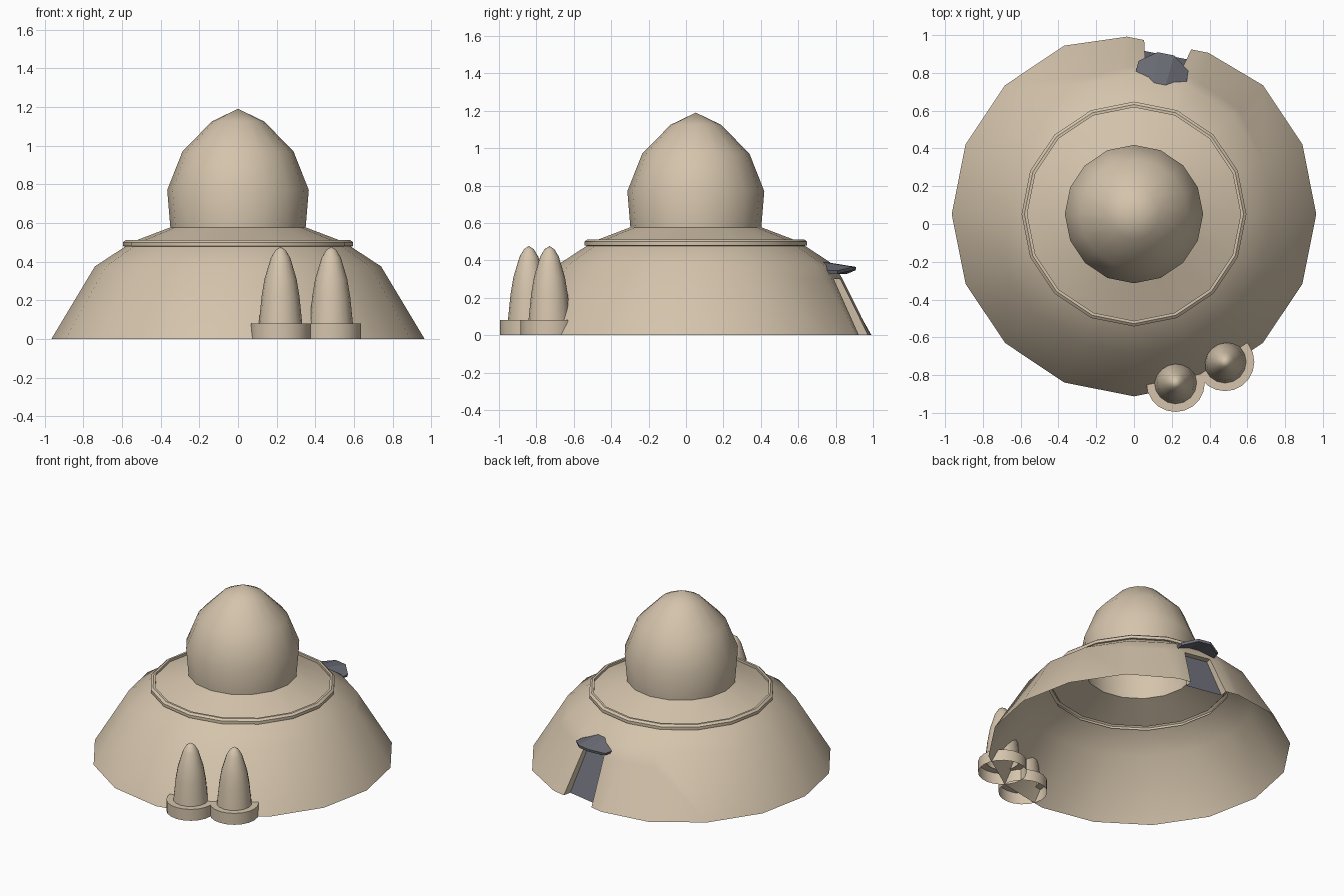
import bpy, bmesh, math
from mathutils import Vector

if "Cube" in bpy.data.objects:
    bpy.data.objects.remove(bpy.data.objects["Cube"], do_unlink=True)

CENTRE = Vector((0, 0.0525, 0))
DOOR_ANGLE = math.radians(78.75)
OUT = Vector((math.cos(DOOR_ANGLE), math.sin(DOOR_ANGLE), 0))   # out of the doorway
SIDE = Vector((OUT.y, -OUT.x, 0))                               # along the doorway


def material(name, colour):
    m = bpy.data.materials.new(name)
    m.use_nodes = True
    m.diffuse_color = (*colour, 1)
    bsdf = m.node_tree.nodes["Principled BSDF"]
    bsdf.inputs["Base Color"].default_value = (*colour, 1)
    bsdf.inputs["Roughness"].default_value = 0.8
    return m


SAND = material("sand plaster", (0.66, 0.55, 0.41))
SLATE = material("slate grey", (0.15, 0.155, 0.185))


def finish(name, bm, mat, smooth=True):
    mesh = bpy.data.meshes.new(name)
    bm.to_mesh(mesh)
    bm.free()
    mesh.materials.append(mat)
    ob = bpy.data.objects.new(name, mesh)
    bpy.context.collection.objects.link(ob)
    if smooth:
        bpy.ops.object.select_all(action='DESELECT')
        ob.select_set(True)
        bpy.context.view_layer.objects.active = ob
        bpy.ops.object.shade_smooth_by_angle(angle=math.radians(32))
    return ob


def revolve(profile, centre, sides=16):
    """Open surface turned about a vertical axis, profile from bottom to top."""
    bm = bmesh.new()
    rings = []
    for r, z in profile:
        if r == 0:
            rings.append([bm.verts.new(centre + Vector((0, 0, z)))] * sides)
            continue
        rings.append([bm.verts.new(centre + Vector((r * math.cos(a), r * math.sin(a), z)))
                      for a in (math.tau * i / sides for i in range(sides))])
    for low, high in zip(rings, rings[1:]):
        for i in range(sides):
            j = (i + 1) % sides
            corners = [low[i], low[j], high[j], high[i]]
            bm.faces.new(list(dict.fromkeys(corners)))
    return bm


def door_point(side, out, z):
    return CENTRE + SIDE * side + OUT * out + Vector((0, 0, z))


def local(p):
    d = p - CENTRE
    return d.dot(SIDE), d.dot(OUT)


# Dome shell with rim band, sloped roof and bulb tower
HEAD = 0.30
TAPER = 0.12
HALF = 0.127
shell = revolve([(0.965, 0), (0.74, 0.375), (0.583, 0.478), (0.595, 0.48), (0.595, 0.5),
                 (0.58, 0.512), (0.565, 0.512), (0.565, 0.495), (0.35, 0.577),
                 (0.366, 0.77), (0.287, 0.97), (0.135, 1.125), (0, 1.19)], CENTRE)


def near_door(f):
    s, o = local(f.calc_center_median())
    return o > 0.5 and abs(s) < 0.42 and f.calc_center_median().z < 0.36


def cut(point, normal):
    faces = [f for f in shell.faces if near_door(f)]
    geom = faces + list({e for f in faces for e in f.edges}) + list({v for f in faces for v in f.verts})
    bmesh.ops.bisect_plane(shell, geom=geom, plane_co=point, plane_no=normal, dist=1e-5)


for sign in (-1, 1):
    cut(door_point(sign * 0.22, 0, 0), SIDE)
    cut(door_point(sign * HALF, 0, 0), SIDE * sign + Vector((0, 0, TAPER)))
cut(Vector((0, 0, HEAD)), Vector((0, 0, 1)))

# Flatten the foot of the wall beside the doorway
for v in shell.verts:
    s, o = local(v.co)
    if v.co.z < 1e-4 and o > 0.5 and abs(s) < 0.225:
        v.co += OUT * (0.914 - o)

# Open the doorway
opening = []
for f in shell.faces:
    c = f.calc_center_median()
    s, o = local(c)
    if o > 0.5 and c.z < HEAD and abs(s) < HALF - TAPER * c.z:
        opening.append(f)
bmesh.ops.delete(shell, geom=opening, context='FACES')
finish("dome_shell", shell, SAND)

# Doorway jambs and lintel
top_half = HALF - TAPER * HEAD
FOOT_OUT, FOOT_IN, HEAD_OUT, HEAD_IN = 0.914, 0.858, 0.77, 0.73


def quads(name, faces, mat):
    bm = bmesh.new()
    for pts in faces:
        bm.faces.new([bm.verts.new(door_point(*p)) for p in pts])
    return finish(name, bm, mat, smooth=False)


for label, s in (("right", -1), ("left", 1)):
    quads(label + "_door_jamb",
          [[(s * HALF, FOOT_OUT, 0), (s * HALF, FOOT_IN, 0),
            (s * top_half, HEAD_IN, HEAD), (s * top_half, HEAD_OUT, HEAD)][::s]], SAND)
quads("door_lintel", [[(-top_half, HEAD_IN, HEAD), (top_half, HEAD_IN, HEAD),
                       (top_half, HEAD_OUT, HEAD), (-top_half, HEAD_OUT, HEAD)]], SAND)

# Recessed door
quads("door_panel", [[(HALF, FOOT_IN, 0), (-HALF, FOOT_IN, 0),
                      (-top_half, HEAD_IN, HEAD), (top_half, HEAD_IN, HEAD)]], SLATE)

# Folded canopy over the door
half_outline = [(0.045, 0.865, 0.365), (0.135, 0.80, 0.345), (0.137, 0.743, 0.345), (0.03, 0.688, 0.393)]
bm = bmesh.new()
rows = [[bm.verts.new(door_point(s * t, n, z)) for t, n, z in half_outline] for s in (-1, 1)]
for s, row in zip((-1, 1), rows):
    bm.faces.new(row[::-s])
bm.faces.new([rows[0][0], rows[0][3], rows[1][3], rows[1][0]])
bmesh.ops.recalc_face_normals(bm, faces=bm.faces)
if sum(f.normal.z for f in bm.faces) < 0:
    bmesh.ops.reverse_faces(bm, faces=bm.faces)
canopy = finish("door_canopy", bm, SLATE, smooth=False)
thick = canopy.modifiers.new("thickness", 'SOLIDIFY')
thick.thickness = 0.018
thick.offset = -1

# Pair of pointed turrets on round plinths
for label, x, y in (("inner", 0.22, -0.84), ("outer", 0.482, -0.73)):
    spot = Vector((x, y, 0))
    finish(label + "_turret_plinth", revolve([(0.155, 0), (0.155, 0.08), (0.105, 0.08)], spot, 20), SAND)
    finish(label + "_turret", revolve([(0.112, 0.08), (0.098, 0.22), (0.083, 0.31), (0.05, 0.42),
                                       (0.026, 0.46), (0, 0.477)], spot), SAND)
